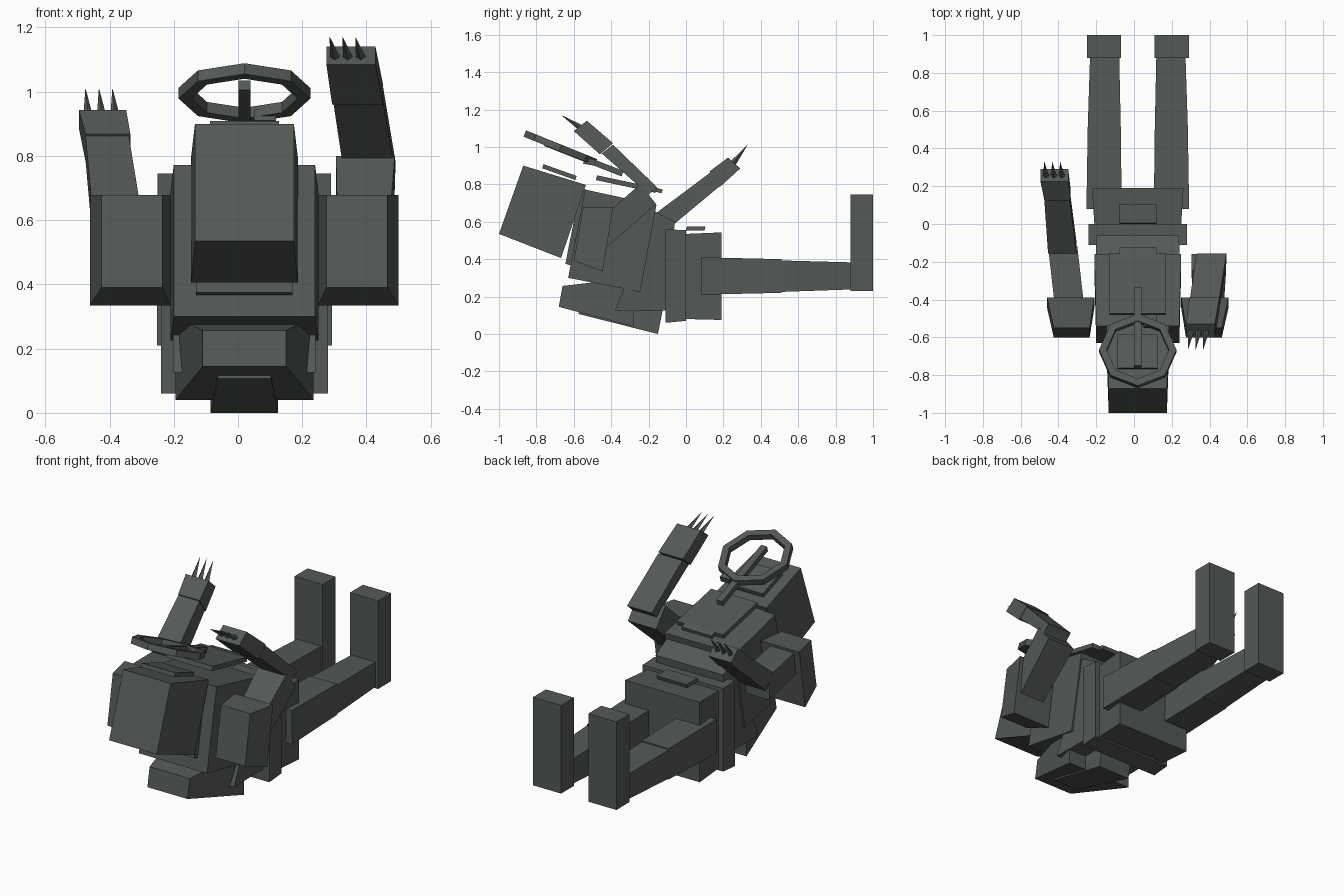
import bpy, bmesh, math
from mathutils import Matrix, Vector

if "Cube" in bpy.data.objects:
    bpy.data.objects.remove(bpy.data.objects["Cube"])

CX = 0.02  # the body is symmetric about this x

mat = bpy.data.materials.new("dark_grey_green")
mat.diffuse_color = (0.088, 0.101, 0.091, 1)
mat.use_nodes = True
mat.node_tree.nodes["Principled BSDF"].inputs["Base Color"].default_value = mat.diffuse_color


def finish(name, bm):
    bmesh.ops.recalc_face_normals(bm, faces=bm.faces)
    me = bpy.data.meshes.new(name)
    bm.to_mesh(me)
    bm.free()
    me.materials.append(mat)
    ob = bpy.data.objects.new(name, me)
    bpy.context.collection.objects.link(ob)
    return ob


def block(name, quad, x0, x1):
    """Six-sided block: quad of (y, z) = start-low, end-low, end-high, start-high;
    x0 / x1 are the x ranges at its start and end."""
    bm = bmesh.new()
    ranges = (x0, x1, x1, x0)
    a = [bm.verts.new((r[0], *p)) for p, r in zip(quad, ranges)]
    b = [bm.verts.new((r[1], *p)) for p, r in zip(quad, ranges)]
    bm.faces.new(a)
    bm.faces.new(b)
    for i in range(4):
        j = (i + 1) % 4
        bm.faces.new((a[i], a[j], b[j], b[i]))
    return finish(name, bm)


def body(name, quad, w0, w1):
    """Block centred on the body line with half widths w0, w1."""
    return block(name, quad, (CX - w0, CX + w0), (CX - w1, CX + w1))


def plate(name, p, q, t, w):
    """Thin plate along p-q (y, z), thickness t downwards."""
    return body(name, [(p[0] - t * .3, p[1] - t), (q[0] - t * .3, q[1] - t), q, p], w, w)


def claw(name, base, tip):
    base, tip = Vector(base), Vector(tip)
    d = tip - base
    bm = bmesh.new()
    rot = Vector((0, 0, 1)).rotation_difference(d).to_matrix().to_4x4()
    bmesh.ops.create_cone(bm, cap_ends=True, segments=4, radius1=0.018, radius2=0.0,
                          depth=d.length, matrix=Matrix.Translation((base + tip) / 2) @ rot)
    bmesh.ops.remove_doubles(bm, verts=bm.verts, dist=1e-5)
    finish(name, bm)


# Head, neck and face plate
body("head", [(-1.0, .535), (-.668, .406), (-.535, .797), (-.87, .90)], .154, .166)
body("neck", [(-.645, .375), (-.56, .35), (-.49, .76), (-.565, .78)], .15, .15)
plate("face_plate", (-.762, .908), (-.585, .845), .022, .107)

# Torso, waist and pelvis
body("torso", [(-.63, .30), (-.245, .225), (-.158, .69), (-.54, .772)], .22, .23)
body("waist", [(-.38, .125), (-.10, .125), (-.06, .60), (-.165, .655)], .222, .218)
body("hip_slab", [(-.11, .06), (0, .07), (0, .555), (-.11, .56)], .26, .26)
body("pelvis", [(0, .08), (.19, .075), (.19, .543), (0, .535)], .23, .242)
plate("chest_plate", (-.475, .848), (-.155, .78), .025, .15)
plate("belly_plate", (-.165, .783), (-.125, .772), .02, .098)
plate("belt_plate", (.005, .575), (.105, .575), .022, .098)

# Backpack underneath
body("backpack", [(-.68, .145), (-.28, .04), (-.28, .30), (-.66, .257)], .13, .215)
body("backpack_base", [(-.575, .107), (-.15, 0), (-.125, .125), (-.57, .135)], .083, .105)

# Legs and feet, mirrored about the body line
for side, s in (("left", -1), ("right", 1)):
    def rng(lo, hi):
        return tuple(sorted((CX + s * lo, CX + s * hi)))
    block(side + "_thigh", [(.08, .21), (.51, .22), (.51, .40), (.08, .41)],
          rng(.085, .272), rng(.09, .265))
    block(side + "_shin", [(.51, .225), (.88, .238), (.88, .383), (.51, .393)],
          rng(.09, .265), rng(.098, .253))
    block(side + "_foot", [(.88, .23), (1, .23), (1, .745), (.88, .745)],
          rng(.088, .27), rng(.088, .27))
    block(side + "_shoulder", [(-.60, .39), (-.445, .335), (-.39, .678), (-.55, .678)],
          rng(.255, .445), rng(.23, .48))

# Right arm, bent back over the body
block("right_upper_arm", [(-.42, .465), (-.16, .695), (-.246, .80), (-.51, .57)],
      (.31, .47), (.305, .488))
block("right_forearm", [(-.20, .745), (-.45, .965), (-.39, 1.012), (-.155, .785)],
      (.33, .49), (.297, .452))
block("right_hand", [(-.46, .96), (-.60, 1.085), (-.53, 1.14), (-.39, 1.02)],
      (.293, .452), (.275, .428))

# Left arm, reaching towards the feet
block("left_upper_arm", [(-.47, .54), (-.12, .50), (-.12, .64), (-.47, .67)],
      (-.415, -.26), (-.455, -.30))
block("left_forearm", [(-.09, .565), (.18, .79), (.13, .863), (-.155, .65)],
      (-.455, -.305), (-.475, -.34))
block("left_hand", [(.18, .785), (.29, .885), (.225, .943), (.125, .868)],
      (-.475, -.335), (-.495, -.348))

# Claws
for i in range(3):
    claw("right_claw", (.305 + .04 * i, -.55, 1.095), (.285 + .04 * i, -.67, 1.172))
    claw("left_claw", (-.465 + .042 * i, .245, .905), (-.475 + .042 * i, .33, 1.012))

# Steering wheel: eight-sided ring, spun from a rectangle and tilted
bm = bmesh.new()
prof = [bm.verts.new((r, 0, z)) for r, z in ((.165, -.018), (.205, -.018), (.205, .018), (.165, .018))]
edges = [bm.edges.new((prof[i], prof[(i + 1) % 4])) for i in range(4)]
bmesh.ops.spin(bm, geom=prof + edges, cent=(0, 0, 0), axis=(0, 0, 1),
               angle=2 * math.pi, steps=8)
bmesh.ops.remove_doubles(bm, verts=bm.verts, dist=1e-4)
bm.transform(Matrix.Translation((CX, -.672, .995)) @ Matrix.Rotation(math.radians(-22), 4, 'X'))
finish("wheel_rim", bm)
plate("wheel_column", (-.75, 1.035), (-.335, .872), .03, .019)
block("wheel_lever", [(-.55, .91), (-.49, .90), (-.48, .93), (-.54, .945)],
      (.05, .118), (.06, .118))
